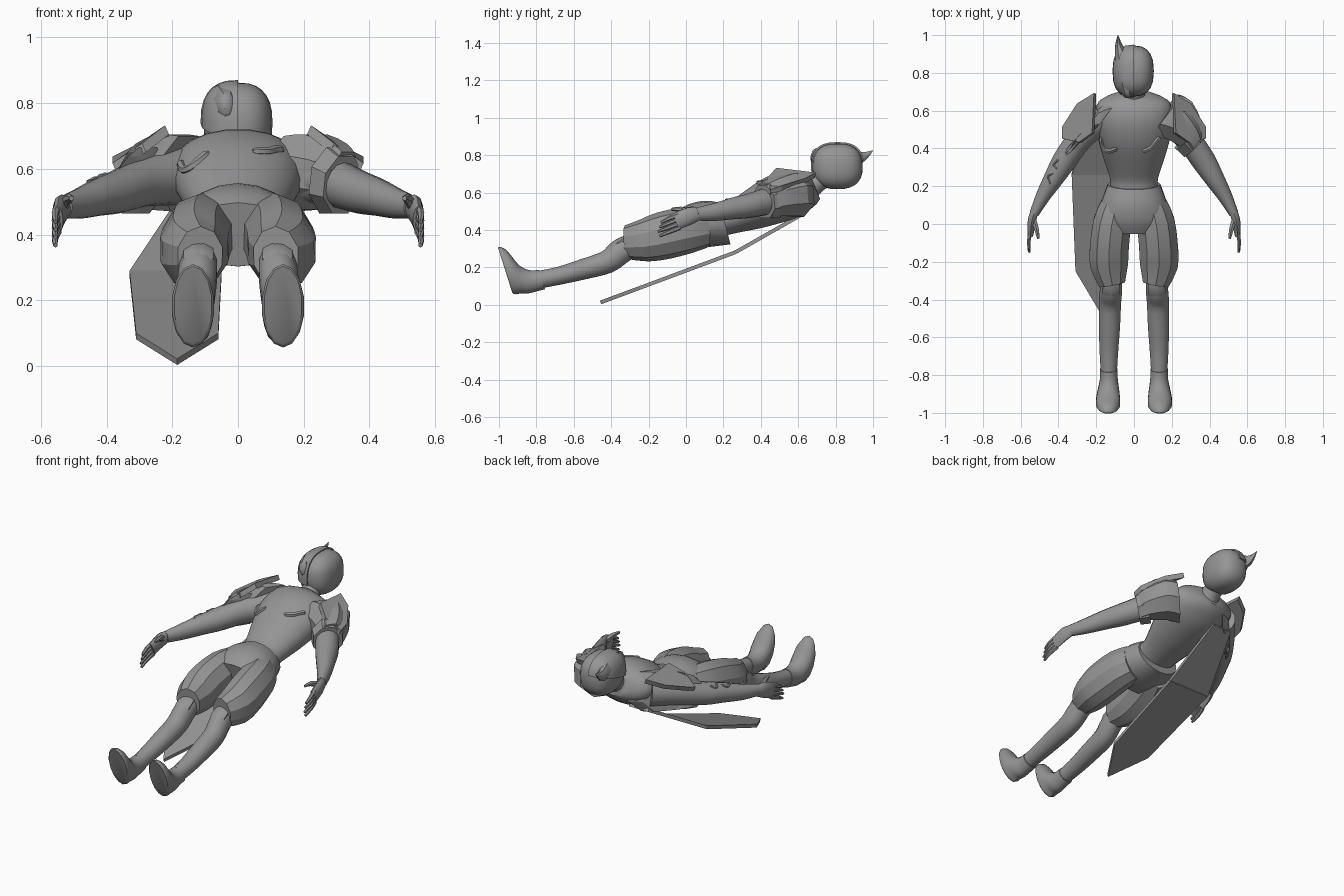
import bpy, bmesh, math
from mathutils import Vector
from mathutils.bvhtree import BVHTree

cube = bpy.data.objects.get("Cube")
if cube:
    bpy.data.objects.remove(cube)

GREY = (0.3, 0.3, 0.3, 1)
mat = bpy.data.materials.new("plain grey")
mat.use_nodes = True
mat.diffuse_color = GREY
mat.node_tree.nodes["Principled BSDF"].inputs["Base Color"].default_value = GREY


def finish(name, bm, angle=40):
    bmesh.ops.recalc_face_normals(bm, faces=bm.faces)
    mesh = bpy.data.meshes.new(name)
    bm.to_mesh(mesh)
    bm.free()
    mesh.materials.append(mat)
    ob = bpy.data.objects.new(name, mesh)
    bpy.context.collection.objects.link(ob)
    bpy.ops.object.select_all(action='DESELECT')
    ob.select_set(True)
    bpy.context.view_layer.objects.active = ob
    bpy.ops.object.shade_smooth_by_angle(angle=math.radians(angle))
    return ob


def spline(rows, steps):
    """Interpolate the section rows with a Catmull-Rom curve."""
    pts = [rows[0]] + list(rows) + [rows[-1]]
    out = []
    for a, b, c, d in zip(pts, pts[1:], pts[2:], pts[3:]):
        for s in range(steps):
            t = s / steps
            out.append([q + t / 2 * (r - p + t * (2 * p - 5 * q + 4 * r - u
                        + t * (3 * (q - r) + u - p)))
                        for p, q, r, u in zip(a, b, c, d)])
    return out + [list(rows[-1])]


def loft(name, rows, side=1, sides=14, steps=3, axis=None, angle=40):
    """Skin elliptical sections: x, y, z, half width, half height."""
    rows = spline([(r[0] * side, *r[1:]) for r in rows], steps)
    bm = bmesh.new()
    rings = []
    for i, (x, y, z, rw, rh) in enumerate(rows):
        before, after = rows[max(i - 1, 0)], rows[min(i + 1, len(rows) - 1)]
        t = Vector(axis) if axis else Vector(after[:3]) - Vector(before[:3])
        t.normalize()
        w = t.cross(Vector((0, 0, 1))).normalized()
        h = w.cross(t)
        rings.append([bm.verts.new(Vector((x, y, z)) + w * rw * math.cos(a) + h * rh * math.sin(a))
                      for a in (math.tau * (k + 0.5) / sides for k in range(sides))])
    for a, b in zip(rings, rings[1:]):
        for k in range(sides):
            n = (k + 1) % sides
            bm.faces.new((a[k], a[n], b[n], b[k]))
    bm.faces.new(rings[0])
    bm.faces.new(rings[-1])
    return finish(name, bm, angle)


def prism(name, outline, thickness, normal, side=1):
    """Thick plate from an outline of 3D points."""
    bm = bmesh.new()
    face = bm.faces.new([bm.verts.new((x * side, y, z)) for x, y, z in outline])
    new = bmesh.ops.extrude_face_region(bm, geom=[face])["geom"]
    offset = Vector((normal[0] * side, *normal[1:])).normalized() * thickness
    bmesh.ops.translate(bm, vec=offset, verts=[v for v in new if isinstance(v, bmesh.types.BMVert)])
    return finish(name, bm, 25)


def boxy_ball(centre, radii, power):
    """Rounded box used for the head and its mask."""
    bm = bmesh.new()
    bmesh.ops.create_uvsphere(bm, u_segments=20, v_segments=14, radius=1)
    for v in bm.verts:
        v.co = Vector([c + r * math.copysign(abs(p) ** power, p)
                       for c, r, p in zip(centre, radii, v.co)])
    return bm


# Torso and neck
torso = loft("torso", [(0, .18, .45, .125, .085), (0, .25, .465, .13, .085),
                       (0, .36, .51, .165, .11), (0, .47, .56, .195, .13),
                       (0, .57, .595, .205, .13), (0, .65, .615, .185, .1),
                       (0, .69, .63, .08, .07)], sides=20)
loft("neck", [(0, .64, .61, .075, .075), (0, .7, .655, .055, .055), (0, .78, .71, .06, .06)])

# Head with a half mask and its upswept point
HEAD = Vector((0, .81, .74))
finish("head", boxy_ball(HEAD, (.105, .135, .122), .8), 50)
mask = boxy_ball(HEAD, (.114, .142, .13), .78)
for point, normal in (((0, 0, 0), (1, 0, 0)), ((0, .74, .72), (0, .25, -1))):
    cut = bmesh.ops.bisect_plane(mask, geom=mask.verts[:] + mask.edges[:] + mask.faces[:],
                                 plane_co=point, plane_no=normal, clear_outer=True)
    bmesh.ops.holes_fill(mask, edges=[e for e in cut["geom_cut"] if isinstance(e, bmesh.types.BMEdge)])
finish("half_mask", mask)
loft("mask_point", [(-.06, .87, .79, .045, .055), (-.08, .94, .79, .022, .03),
                    (-.085, 1, .825, .001, .001)], sides=8)
loft("mask_chin", [(-.045, .76, .8, .05, .06), (-.035, .69, .79, .03, .045),
                   (-.03, .67, .79, .012, .02)], sides=8)

# Trousers seat
loft("trouser_seat", [(0, .21, .435, .14, .115), (0, .13, .435, .17, .125),
                      (0, .04, .42, .19, .12), (0, -.03, .4, .15, .1)],
     sides=18, axis=(0, 1, .25))

for side, label in ((1, "left"), (-1, "right")):
    # Legs
    loft(label + "_trouser_leg", [(.09, .1, .415, .09, .11), (.115, .01, .4, .105, .125),
                                  (.13, -.12, .37, .108, .128), (.132, -.22, .345, .105, .115),
                                  (.115, -.32, .335, .072, .09)], side, 10, 2, angle=28)
    loft(label + "_shin", [(.12, -.27, .33, .055, .06), (.122, -.35, .285, .06, .068),
                           (.127, -.42, .23, .06, .062), (.13, -.55, .19, .057, .055),
                           (.133, -.68, .155, .05, .048), (.133, -.81, .13, .042, .047)], side)
    loft(label + "_knee_pad", [(.12, -.3, .355, .045, .025), (.12, -.36, .325, .05, .03),
                               (.12, -.4, .275, .03, .025)], side, 8, 2)
    loft(label + "_boot", [(.137, -.967, .185, .058, .125), (.137, -.955, .183, .065, .133),
                           (.137, -.92, .175, .064, .12), (.135, -.87, .137, .056, .08),
                           (.133, -.82, .128, .048, .06), (.133, -.77, .135, .048, .054)],
         side, axis=(0, .95, .3))

    # Arms
    loft(label + "_arm", [(.16, .58, .58, .09, .09), (.28, .46, .56, .07, .075),
                          (.365, .34, .53, .066, .066), (.42, .25, .515, .055, .058),
                          (.48, .15, .495, .04, .047), (.528, .055, .485, .026, .035)], side)
    loft(label + "_sleeve", [(.16, .58, .585, .14, .125), (.23, .555, .59, .13, .125),
                             (.3, .48, .575, .095, .11), (.325, .43, .56, .08, .1)],
         side, 8, 2, axis=(.8, -.6, -.12), angle=25)
    loft(label + "_sleeve_cuff", [(.285, .465, .565, .1, .11), (.32, .415, .55, .088, .095)],
         side, 8, 1, axis=(.7, -.7, -.15), angle=25)
    prism(label + "_shoulder_plate", [(.2, .69, .68), (.29, .635, .65), (.37, .51, .61),
                                      (.37, .45, .59), (.28, .43, .65), (.21, .48, .705)],
          .03, (.4, .1, .9), side)

    # Hands
    loft(label + "_palm", [(.525, .07, .485, .022, .034), (.54, .02, .475, .023, .046),
                           (.548, -.055, .445, .016, .045)], side, 10)
    for k in range(4):
        rise = k * .024
        loft(f"{label}_finger_{k + 1}", [(.547, -.035, .412 + rise, .012, .013),
                                        (.557, -.09, .39 + rise, .011, .012),
                                        (.555, -.15 + .008 * abs(k - 1), .367 + rise, .007, .007)], side, 6, 2)
    loft(label + "_thumb", [(.53, .02, .49, .015, .02), (.515, -.03, .51, .014, .015),
                            (.507, -.078, .51, .007, .008)], side, 6, 2)


# Raised marks that follow the surface below them
def mark(name, target, path, radius):
    tree = BVHTree.FromPolygons([v.co for v in target.data.vertices],
                                [p.vertices for p in target.data.polygons])
    rows = []
    for x, y, *_ in spline(path, 4):
        hit = tree.ray_cast(Vector((x, y, 2)), Vector((0, 0, -1)))[0]
        if hit:
            rows.append((*hit, radius, radius))
    rows[0] = (*rows[0][:3], radius / 2, radius / 2)
    rows[-1] = (*rows[-1][:3], radius / 2, radius / 2)
    loft(name, rows, sides=6, steps=1)


mark("left_chest_mark", torso, [(.045, .385), (.085, .4), (.11, .43), (.135, .46)], .013)
mark("right_chest_mark", torso, [(-.175, .46), (-.165, .41), (-.135, .385), (-.09, .4)], .013)
right_arm = bpy.data.objects["right_arm"]
mark("forearm_mark_upper", right_arm, [(-.4, .34), (-.425, .315), (-.41, .29)], .007)
mark("forearm_mark_lower", right_arm, [(-.43, .27), (-.455, .25), (-.445, .21)], .007)

# Long back plate, bent below the shoulders
UPPER, LOWER = (0, .5, -.87), (0, .34, -.94)
bend = [(-.33, .26, .29), (-.05, .26, .29)]
prism("back_plate_lower", bend + [(-.06, -.25, .1), (-.185, -.46, .022), (-.31, -.25, .1)], .02, LOWER)
prism("back_plate_upper", bend + [(-.06, .63, .5), (-.19, .63, .5)], .02, UPPER)
